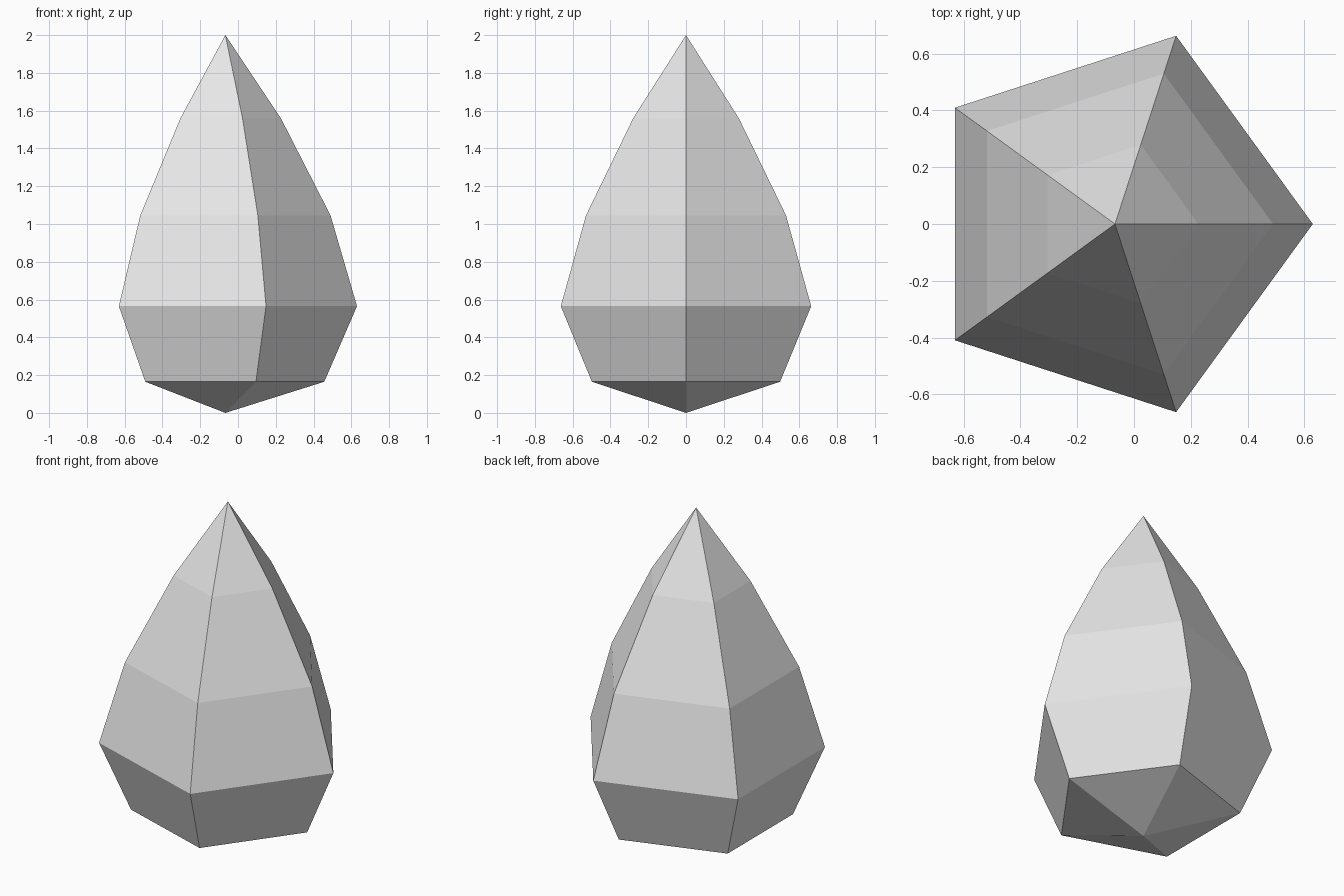
import bpy
import bmesh
from math import cos, sin, tau

cube = bpy.data.objects.get("Cube")
if cube:
    bpy.data.objects.remove(cube)

SIDES = 5
AXIS_X = -0.067
BOTTOM, TOP = 0.0, 2.0
# Radius and height of each ring, from bottom to top
RINGS = [(0.524, 0.165), (0.697, 0.565), (0.557, 1.045), (0.294, 1.56)]


def make_material(name, color):
    mat = bpy.data.materials.new(name)
    mat.use_nodes = True
    mat.diffuse_color = color
    mat.node_tree.nodes["Principled BSDF"].inputs["Base Color"].default_value = color
    return mat


def ring_verts(bm, radius, z):
    angles = [tau * i / SIDES for i in range(SIDES)]
    return [bm.verts.new((AXIS_X + radius * cos(a), radius * sin(a), z)) for a in angles]


bm = bmesh.new()
rings = [ring_verts(bm, r, z) for r, z in RINGS]
base_tip = bm.verts.new((AXIS_X, 0, BOTTOM))
top_tip = bm.verts.new((AXIS_X, 0, TOP))

for i in range(SIDES):
    j = (i + 1) % SIDES
    # Side facets
    for low, high in zip(rings, rings[1:]):
        bm.faces.new((low[i], low[j], high[j], high[i]))
    # Pointed ends
    bm.faces.new((base_tip, rings[0][j], rings[0][i]))
    bm.faces.new((top_tip, rings[-1][i], rings[-1][j]))

bmesh.ops.recalc_face_normals(bm, faces=bm.faces)
mesh = bpy.data.meshes.new("faceted_crystal")
bm.to_mesh(mesh)
bm.free()

mesh.materials.append(make_material("light_grey", (0.8, 0.8, 0.8, 1)))
crystal = bpy.data.objects.new("faceted_crystal", mesh)
bpy.context.collection.objects.link(crystal)
